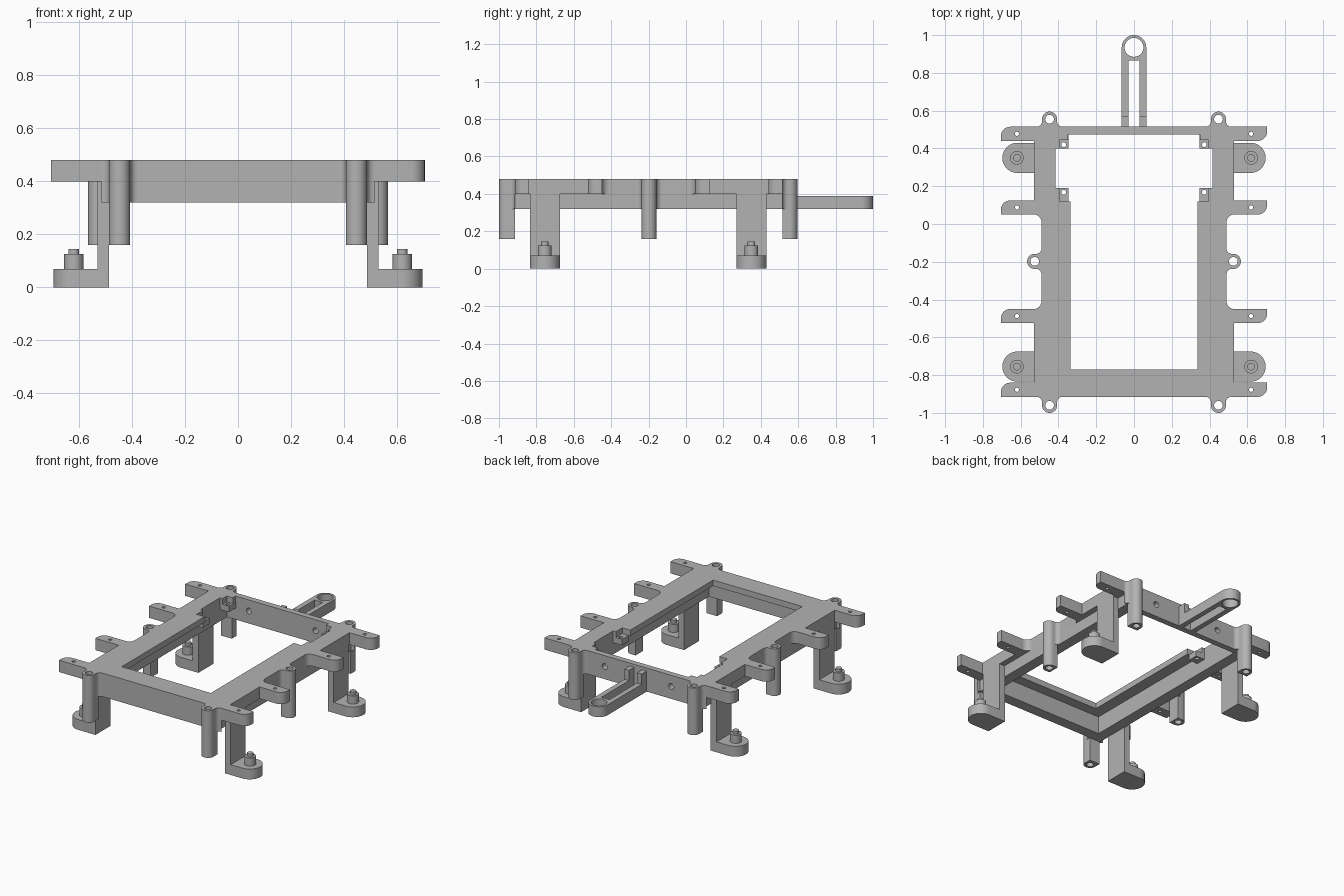
import bpy, bmesh, math
from mathutils import Vector

if "Cube" in bpy.data.objects:
    bpy.data.objects.remove(bpy.data.objects["Cube"], do_unlink=True)

grey = bpy.data.materials.new("plain grey")
grey.use_nodes = True
colour = (0.45, 0.45, 0.45, 1)
grey.diffuse_color = colour
grey.node_tree.nodes["Principled BSDF"].inputs["Base Color"].default_value = colour


def arc(cx, cy, r, start, end, steps=12):
    angles = [math.radians(start + (end - start) * i / steps) for i in range(steps + 1)]
    return [(cx + r * math.cos(a), cy + r * math.sin(a)) for a in angles]


def circle(cx, cy, r):
    return arc(cx, cy, r, 0, 360, 32)[:-1]


def rect(x0, x1, y0, y1):
    return [(x0, y0), (x1, y0), (x1, y1), (x0, y1)]


def flip(loop, s):
    return [(s * x, y) for x, y in loop]


def both_sides(half):
    """Close a right-hand half outline with its mirror image."""
    return half + [(-x, y) for x, y in reversed(half)]


def extrude(name, loops, low, high, along_y=False):
    """Solid from an outline plus hole loops, pushed along z (or y)."""
    bm = bmesh.new()
    for loop in loops:
        vs = [bm.verts.new((x, low, y) if along_y else (x, y, low)) for x, y in loop]
        for i, v in enumerate(vs):
            bm.edges.new((v, vs[(i + 1) % len(vs)]))
    axis = Vector((0, 1, 0)) if along_y else Vector((0, 0, 1))
    bmesh.ops.triangle_fill(bm, use_beauty=True, edges=bm.edges[:], normal=axis)
    out = bmesh.ops.extrude_face_region(bm, geom=bm.faces[:], use_keep_orig=True)
    top = [g for g in out["geom"] if isinstance(g, bmesh.types.BMVert)]
    bmesh.ops.translate(bm, verts=top, vec=axis * (high - low))
    bmesh.ops.recalc_face_normals(bm, faces=bm.faces[:])
    for f in bm.faces:
        f.smooth = True
    for e in bm.edges:
        e.smooth = len(e.link_faces) == 2 and e.calc_face_angle(0) < math.radians(30)
    mesh = bpy.data.meshes.new(name)
    bm.to_mesh(mesh)
    bm.free()
    mesh.materials.append(grey)
    obj = bpy.data.objects.new(name, mesh)
    bpy.context.collection.objects.link(obj)
    return obj


BACK, FRONT = 0.515, -0.915
BODY, WALL, INNER = 0.53, 0.49, 0.415
REAR_IN, FRONT_IN = 0.475, -0.84
BOTTOM, RIM, PLATE, TOP = 0.32, 0.40, 0.44, 0.48

# Frame: top plate, rim under it, then the side and front walls
right_edge = ([(BODY, BACK)] + arc(BODY, 0.01, 0.04, 90, 180, 8)
              + arc(BODY, -0.41, 0.04, 180, 270, 8) + [(BODY, FRONT)])
opening = both_sides([(0.335, -0.77), (0.335, 0.12), (0.395, 0.12), (0.395, 0.19),
                      (INNER, 0.19), (INNER, 0.40), (0.395, 0.40), (0.395, 0.445),
                      (0.35, 0.445), (0.35, REAR_IN)])
extrude("top_plate", [both_sides(right_edge), opening], PLATE, TOP)
tray = [(INNER, FRONT_IN), (INNER, BACK)]
extrude("plate_rim", [both_sides(tray + right_edge)], RIM, PLATE)
extrude("frame_walls", [both_sides(tray + [(WALL, BACK), (WALL, FRONT)])], BOTTOM, RIM)
extrude("rear_wall", [rect(-INNER, INNER, BOTTOM, PLATE),
                      circle(-0.25, 0.405, 0.02), circle(0.25, 0.405, 0.02)],
        REAR_IN, BACK, along_y=True)


def boss(name, place, reach):
    """Hollow post with a flared root; place maps (sideways, outward) to x, y."""
    r, f = 0.04, 0.028
    flare = arc(-r - f, f, f, -90, 0, 6) + arc(0, reach, r, 180, 0, 20)
    flare += arc(r + f, f, f, 180, 270, 6)
    post = [(-r, 0)] + arc(0, reach, r, 180, 0, 20) + [(r, 0)]
    hole = circle(0, reach, 0.023)
    for part, outline, low, high in (("root", flare, BOTTOM, TOP), ("post", post, 0.16, BOTTOM)):
        extrude(f"{name}_{part}", [[place(*p) for p in loop] for loop in (outline, hole)],
                low, high)


for s, side in ((1, "left"), (-1, "right")):
    # Screw bosses at the corners and the middle of each side
    boss(f"rear_{side}_boss", lambda u, v: (s * 0.447 + u, BACK + v), 0.04)
    boss(f"front_{side}_boss", lambda u, v: (s * 0.447 + u, FRONT - v), 0.045)
    boss(f"middle_{side}_boss", lambda u, v: (s * (WALL + v), u - 0.198), 0.036)

    # Side tabs with a screw hole and one rounded corner
    for i, y in enumerate((0.44, 0.05, -0.525, FRONT)):
        y1 = y + 0.075
        if s > 0:
            tab = [(BODY, y1), (BODY, y)] + arc(0.655, y + 0.05, 0.05, -90, 0, 8) + [(0.705, y1)]
        else:
            tab = [(BODY, y), (BODY, y1)] + arc(0.655, y1 - 0.05, 0.05, 90, 0, 8) + [(0.705, y)]
        hole = circle(0.62, y + 0.0375, 0.011)
        extrude(f"{side}_tab_{i + 1}", [flip(tab, s), flip(hole, s)], RIM, TOP)

    # Legs with rounded feet and stepped pegs
    for end, y in (("rear", 0.35), ("front", -0.755)):
        name = f"{end}_{side}"
        extrude(f"{name}_leg", [flip(rect(0.487, BODY, y - 0.08, y + 0.08), s)], 0.07, RIM)
        foot = [(0.487, y + 0.08), (0.487, y - 0.08)] + arc(0.617, y, 0.08, -90, 90, 24)
        extrude(f"{name}_foot", [flip(foot, s)], 0, 0.07)
        extrude(f"{name}_peg", [flip(circle(0.62, y, 0.036), s)], 0.07, 0.125)
        extrude(f"{name}_peg_tip", [flip(circle(0.62, y, 0.02), s)], 0.125, 0.145)

    # Small screw lugs set below the plate
    for end, y0, y1, hy in (("rear", 0.40, REAR_IN, 0.42), ("front", 0.12, 0.19, 0.168)):
        extrude(f"{end}_{side}_lug", [flip(rect(0.348, INNER, y0, y1), s),
                                      flip(circle(0.372, hy, 0.013), s)], RIM, PLATE)

    # Upright ribs where the arm meets the rear wall
    extrude(f"{side}_arm_rib", [flip(rect(0.03, 0.065, BACK, 0.57), s)], 0.39, 0.46)

# Slotted rear arm with a ring end
arm = [(0.03, 0.865), (0.03, BACK), (0.065, BACK)] + arc(0, 0.935, 0.065, 0, 180, 24)
arm += [(-0.065, BACK), (-0.03, BACK), (-0.03, 0.865)]
extrude("rear_arm", [arm, circle(0, 0.935, 0.05)], BOTTOM, 0.39)
